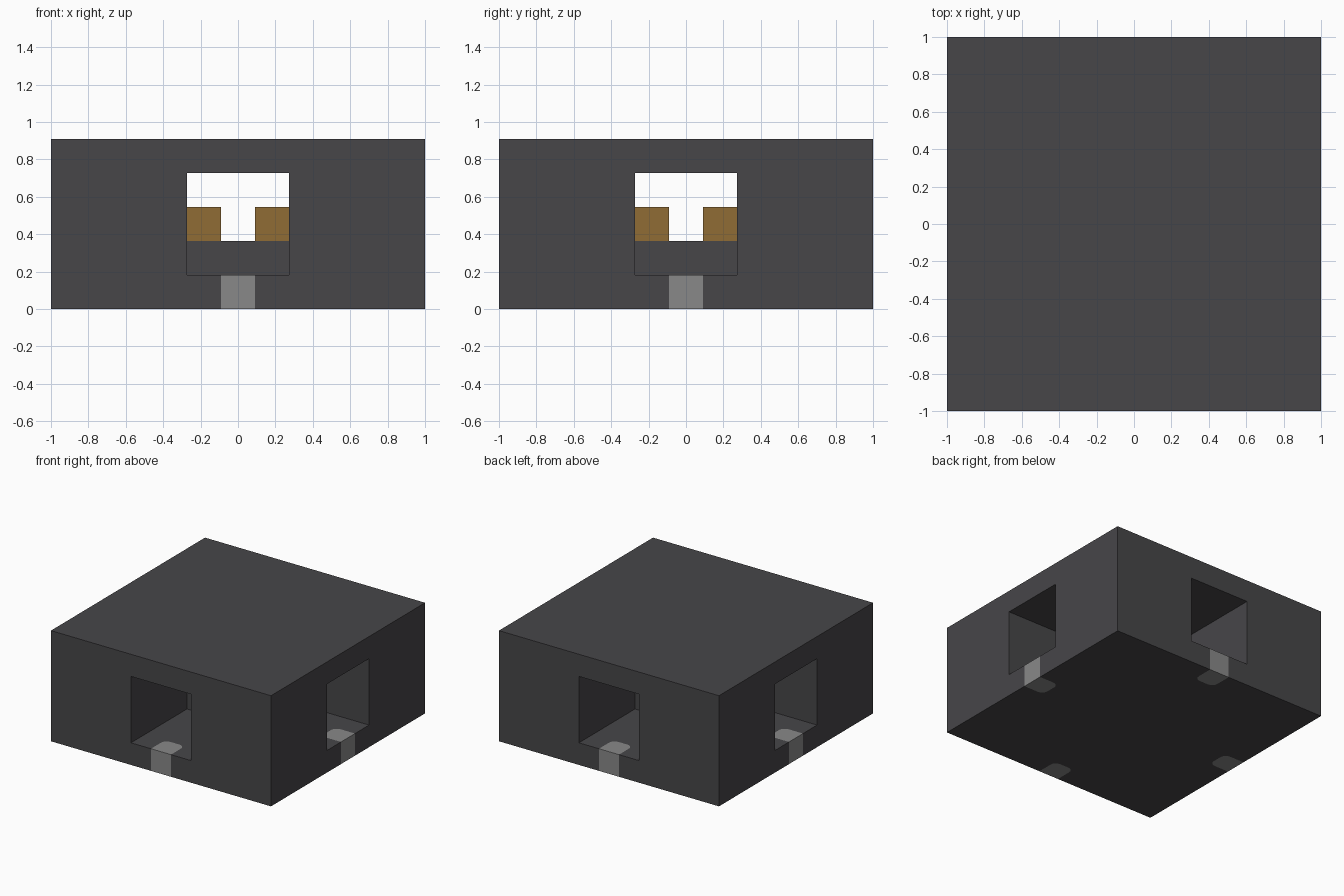
import bpy, bmesh
from math import pi, sin, cos
from mathutils import Matrix

if "Cube" in bpy.data.objects:
    bpy.data.objects.remove(bpy.data.objects["Cube"], do_unlink=True)

U = 2 / 11          # module: the block is 11 x 11 x 5 modules


def material(name, rgb):
    m = bpy.data.materials.new(name)
    m.use_nodes = True
    m.diffuse_color = (*rgb, 1)
    m.node_tree.nodes["Principled BSDF"].inputs["Base Color"].default_value = (*rgb, 1)
    return m


CHARCOAL = material("charcoal", (0.063, 0.061, 0.066))
GREY = material("mid grey", (0.25, 0.25, 0.25))
BROWN = material("brown", (0.28, 0.15, 0.036))


def prism(name, outline, z0, z1, mat, turn=0):
    """Extrude an outline (in modules) from z0 to z1, turned about the z axis."""
    bm = bmesh.new()
    face = bm.faces.new([bm.verts.new((x * U, y * U, z0 * U)) for x, y in outline])
    top = bmesh.ops.extrude_face_region(bm, geom=[face])["geom"]
    bmesh.ops.translate(bm, vec=(0, 0, (z1 - z0) * U),
                        verts=[v for v in top if isinstance(v, bmesh.types.BMVert)])
    bmesh.ops.rotate(bm, verts=bm.verts, cent=(0, 0, 0), matrix=Matrix.Rotation(turn, 3, "Z"))
    bmesh.ops.recalc_face_normals(bm, faces=bm.faces)
    mesh = bpy.data.meshes.new(name)
    bm.to_mesh(mesh)
    bm.free()
    mesh.materials.append(mat)
    obj = bpy.data.objects.new(name, mesh)
    bpy.context.collection.objects.link(obj)
    return obj


def rect(x0, x1, y0, y1):
    return [(x0, y0), (x1, y0), (x1, y1), (x0, y1)]


def inlay_outline(outer):
    """Square tab on the front edge with rounded inner corners."""
    r, arc = 0.28, [i * pi / 8 for i in range(5)]
    right = [(0.5 - r + r * cos(a), -4.5 - r + r * sin(a)) for a in arc]
    left = [(-x, y) for x, y in reversed(right)]
    return [(-0.5, outer), (0.5, outer)] + right + left


def cut(target, cutter):
    mod = target.modifiers.new("cut", "BOOLEAN")
    mod.operation, mod.solver, mod.object = "DIFFERENCE", "EXACT", cutter
    bpy.context.view_layer.update()
    graph = bpy.context.evaluated_depsgraph_get()
    mesh = bpy.data.meshes.new_from_object(target.evaluated_get(graph))
    target.modifiers.clear()
    target.data = mesh
    bpy.data.objects.remove(cutter, do_unlink=True)


# Solid body with crossing tunnels
body = prism("body", rect(-5.5, 5.5, -5.5, 5.5), 0, 5, CHARCOAL)
quarter = [(1.5, -6), (1.5, -1.5), (6, -1.5)]
cross = []
for _ in range(4):
    cross += quarter
    quarter = [(-y, x) for x, y in quarter]
cut(body, prism("tunnel_cutter", cross, 1, 4, CHARCOAL))

# Grey threshold inlays set below each opening
for i, side in enumerate(("front", "left", "back", "right")):
    turn = i * pi / 2
    cut(body, prism("inlay_cutter", inlay_outline(-6), -1, 1.5, CHARCOAL, turn))
    prism(side + "_threshold", inlay_outline(-5.5), 0, 1, GREY, turn)

# Raised plinth at the crossing with a brown post on each corner
prism("plinth", rect(-1.5, 1.5, -1.5, 1.5), 1, 2, CHARCOAL)
for i in range(4):
    prism("corner_post_%d" % (i + 1), rect(0.5, 1.5, 0.5, 1.5), 2, 3, BROWN, i * pi / 2)
